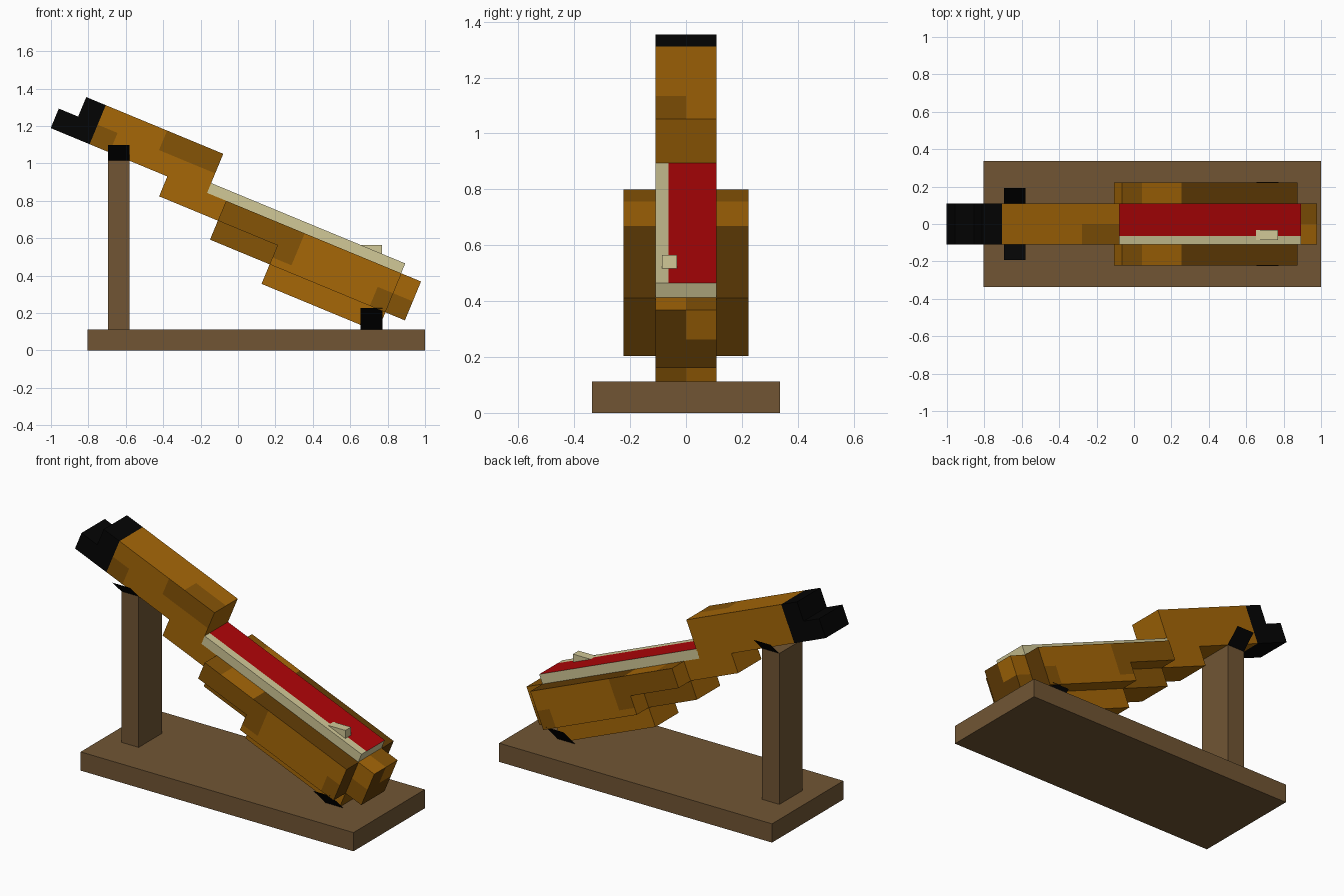
import bpy, bmesh, math

if "Cube" in bpy.data.objects:
    bpy.data.objects.remove(bpy.data.objects["Cube"])

TILT = math.radians(22.5)


def material(name, rgb):
    m = bpy.data.materials.new(name)
    m.diffuse_color = (*[(c / 255) ** 2.2 for c in rgb], 1)
    m.use_nodes = True
    m.node_tree.nodes["Principled BSDF"].inputs["Base Color"].default_value = m.diffuse_color
    return m


LIGHT, MID, DARK, BLACK, CREAM, RED, WOOD = range(7)
MATS = [material("light_brown", (164, 103, 16)), material("mid_brown", (132, 84, 15)),
        material("dark_brown", (98, 63, 14)), material("black", (12, 12, 12)),
        material("cream", (208, 199, 150)), material("red", (174, 13, 16)),
        material("base_wood", (112, 86, 55))]


def finish(name, bm, tilted):
    mesh = bpy.data.meshes.new(name)
    bm.to_mesh(mesh)
    bm.free()
    for m in MATS:
        mesh.materials.append(m)
    obj = bpy.data.objects.new(name, mesh)
    bpy.context.collection.objects.link(obj)
    if tilted:
        obj.rotation_euler.y = TILT
    return obj


def stepped_solid(name, cuts, inside, colour, tilted=True):
    """Solid made of grid cells between the cuts; only outer faces are kept.
    inside(x, y, z) picks cells, colour(face centre, axis, direction) picks the material."""
    bm = bmesh.new()
    verts = {}

    def vert(key):
        if key not in verts:
            verts[key] = bm.verts.new([cuts[a][key[a]] for a in range(3)])
        return verts[key]

    def filled(cell):
        if any(c < 0 or c >= len(cuts[a]) - 1 for a, c in enumerate(cell)):
            return False
        return inside(*[(cuts[a][c] + cuts[a][c + 1]) / 2 for a, c in enumerate(cell)])

    for i in range(len(cuts[0]) - 1):
        for j in range(len(cuts[1]) - 1):
            for k in range(len(cuts[2]) - 1):
                cell = (i, j, k)
                if not filled(cell):
                    continue
                for axis in range(3):
                    for side in (0, 1):
                        near = list(cell)
                        near[axis] += 2 * side - 1
                        if filled(near):
                            continue
                        b, c = (axis + 1) % 3, (axis + 2) % 3
                        loop = []
                        for db, dc in ((0, 0), (1, 0), (1, 1), (0, 1)):
                            key = list(cell)
                            key[axis] += side
                            key[b] += db
                            key[c] += dc
                            loop.append(vert(tuple(key)))
                        face = bm.faces.new(loop if side else loop[::-1])
                        face.material_index = colour(face.calc_center_median(), axis, 2 * side - 1)
    return finish(name, bm, tilted)


def box(name, x, y, z, colour, tilted=False):
    return stepped_solid(name, (x, y, z), lambda *p: True, lambda *a: colour, tilted)


def plate(name, corners, colour):
    bm = bmesh.new()
    bm.faces.new([bm.verts.new(c) for c in corners]).material_index = colour
    return finish(name, bm, False)


# Stand: base and post
box("base", (-0.805, 1.0), (-0.337, 0.337), (0, 0.112), WOOD)
box("post", (-0.695, -0.58), (-0.11, 0.11), (0.112, 1.015), WOOD)

# Thin slanted cradle plates on the post and on the base
for s, side in ((-1, "front"), (1, "back")):
    for name, x0, x1, z, size in (("post", -0.695, -0.58, 1.015, 0.083),
                                  ("base", 0.655, 0.772, 0.112, 0.114)):
        plate(f"{side}_{name}_cradle",
              [(x0, s * 0.11, z), (x1, s * 0.11, z),
               (x1, s * (0.11 + size), z + size), (x0, s * (0.11 + size), z + size)], BLACK)


# Upper block with a stepped black muzzle
def head_colour(p, axis, d):
    if p.x < -1.155:
        return BLACK
    if axis == 1 and d < 0 and ((p.x < -1.04 and p.z < 0.828) or (p.x > -0.8 and p.z > 0.828)):
        return MID
    if axis == 2 and d > 0 and p.x > -0.69 and p.y < 0:
        return MID
    return LIGHT


stepped_solid("head", ((-1.38, -1.268, -1.155, -1.04, -0.8, -0.69, -0.475),
                       (-0.11, 0, 0.11), (0.715, 0.828, 0.941)),
              lambda x, y, z: x > -1.268 or z < 0.828, head_colour)


# Central body, stepping down along its length
def body_inside(x, y, z):
    low = 0.6 if x < -0.365 else 0.49 if x < -0.02 else 0.377 if x < 0.65 else 0.49
    return z > low


def body_colour(p, axis, d):
    if axis == 0 and d > 0:
        if p.x > 0.7:
            return LIGHT if p.y > 0 and p.z > 0.6 else DARK
        return LIGHT if p.y > 0 else MID
    if p.x > 0.65:
        if axis == 2 and d > 0:
            return LIGHT if p.y < 0 else MID
        return MID if axis == 1 and p.z < 0.6 else LIGHT
    return MID if axis == 1 and -0.365 < p.x < -0.02 else LIGHT


stepped_solid("body", ((-0.705, -0.365, -0.02, 0.65, 0.763), (-0.11, 0, 0.11),
                       (0.377, 0.49, 0.6, 0.715)), body_inside, body_colour)


# Matching side blocks
def side_colour(p, axis, d):
    if axis == 2 and d > 0:
        return MID if p.x < -0.25 else LIGHT if p.x < -0.02 else DARK
    if axis == 0 and d > 0:
        return DARK
    if axis == 1:
        if p.x < -0.02 or (p.x < 0.09 and p.z > 0.53) or (p.x > 0.56 and p.z < 0.6):
            return MID
    return LIGHT


for name, ys in (("front_side_block", (-0.223, -0.11)), ("back_side_block", (0.11, 0.223))):
    stepped_solid(name, ((-0.365, -0.25, -0.02, 0.09, 0.56, 0.65), ys, (0.49, 0.53, 0.6, 0.715)),
                  lambda x, y, z: x > -0.02 or z > 0.6, side_colour)

# Cream board with a red top panel, and a small cream latch
stepped_solid("board", ((-0.478, 0.648), (-0.11, -0.063, 0.11), (0.715, 0.772)),
              lambda *p: True,
              lambda p, axis, d: RED if axis == 2 and d > 0 and p.y > -0.063 else CREAM)
box("latch", (0.65, 0.77), (-0.085, -0.032), (0.49, 0.565), CREAM)
